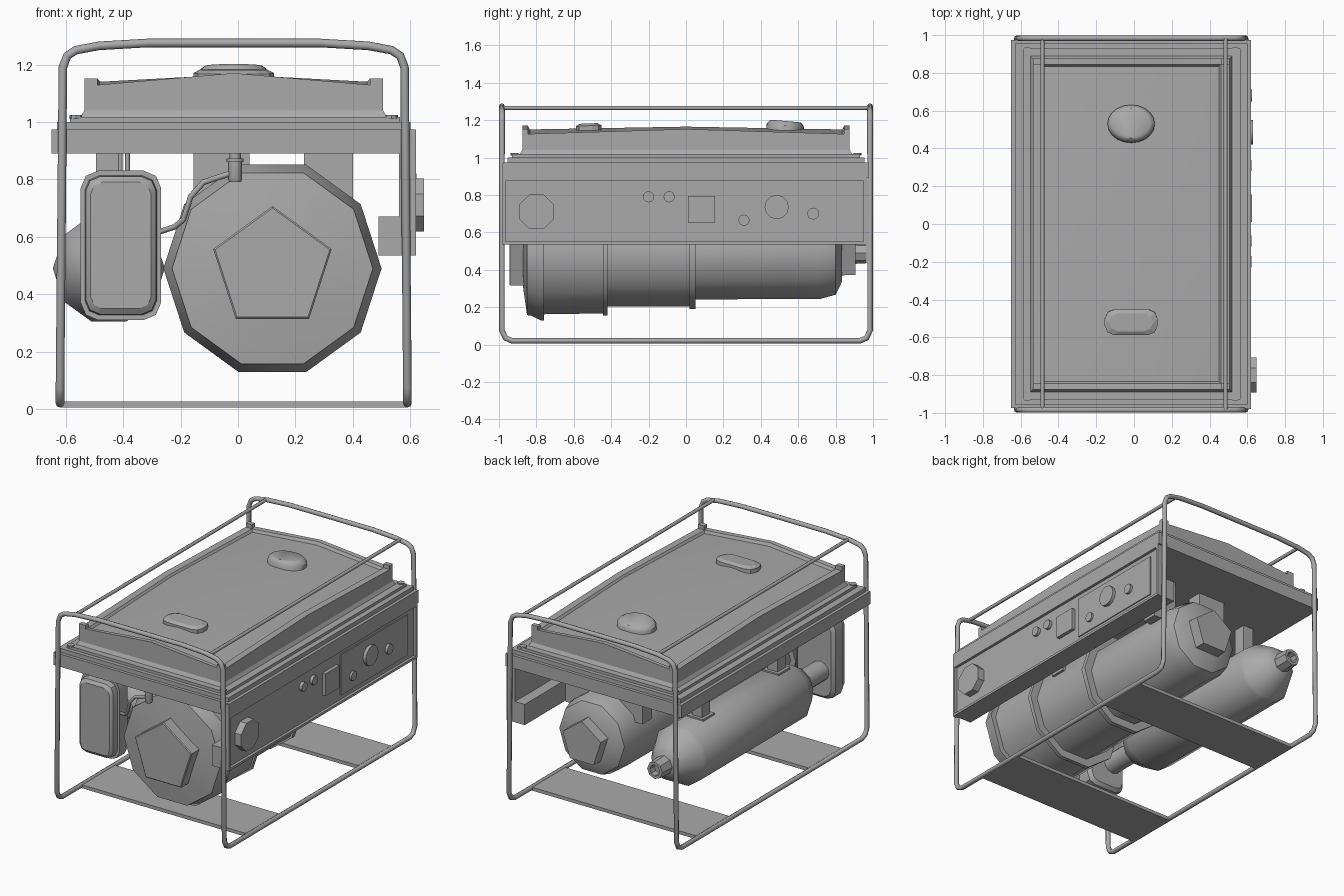
import bpy, bmesh, math
from mathutils import Vector

cube = bpy.data.objects.get("Cube")
if cube:
    bpy.data.objects.remove(cube, do_unlink=True)

GREY = (0.4, 0.4, 0.4, 1)
grey = bpy.data.materials.new("metal_grey")
grey.use_nodes = True
grey.diffuse_color = GREY
grey.node_tree.nodes["Principled BSDF"].inputs["Base Color"].default_value = GREY
CX = -0.015  # middle of the frame across x


def finish(name, data, angle=None):
    ob = bpy.data.objects.new(name, data)
    bpy.context.collection.objects.link(ob)
    data.materials.append(grey)
    if angle:
        bpy.ops.object.select_all(action='DESELECT')
        ob.select_set(True)
        bpy.context.view_layer.objects.active = ob
        bpy.ops.object.shade_smooth_by_angle(angle=math.radians(angle))
    return ob


def from_bmesh(name, bm, angle=None):
    bmesh.ops.recalc_face_normals(bm, faces=bm.faces)
    me = bpy.data.meshes.new(name)
    bm.to_mesh(me)
    bm.free()
    return finish(name, me, angle)


def box(name, x, y, z, bevel=0):
    bm = bmesh.new()
    bmesh.ops.create_cube(bm, size=1)
    for v in bm.verts:
        v.co = [lo + (c + 0.5) * (hi - lo) for c, (lo, hi) in zip(v.co, (x, y, z))]
    if bevel:
        bmesh.ops.bevel(bm, geom=bm.edges[:], offset=bevel, segments=1, affect='EDGES')
    return from_bmesh(name, bm)


def loft(name, rings, angle=None):
    """Skin a list of equal point rings and close both ends."""
    bm = bmesh.new()
    loops = [[bm.verts.new(p) for p in ring] for ring in rings]
    n = len(loops[0])
    for a, b in zip(loops, loops[1:]):
        for i in range(n):
            j = (i + 1) % n
            bm.faces.new((a[i], a[j], b[j], b[i]))
    bm.faces.new(loops[0])
    bm.faces.new(loops[-1])
    return from_bmesh(name, bm, angle)


def lathe(name, center, profile, sides, axis='y', turn=0, angle=40, squash=1):
    """Profile is a list of (distance along axis, radius)."""
    rings = []
    for d, r in profile:
        ring = []
        for i in range(sides):
            t = turn + math.tau * i / sides
            u, v = r * math.cos(t), r * math.sin(t) * squash
            off = {'x': (d, u, v), 'y': (u, d, v), 'z': (u, v, d)}[axis]
            ring.append(Vector(center) + Vector(off))
        rings.append(ring)
    return loft(name, rings, angle)


def tube(name, points, radius, closed=False):
    cu = bpy.data.curves.new(name, 'CURVE')
    cu.dimensions = '3D'
    cu.bevel_depth = radius
    cu.bevel_resolution = 2
    cu.use_fill_caps = True
    sp = cu.splines.new('POLY')
    sp.points.add(len(points) - 1)
    for p, co in zip(sp.points, points):
        p.co = (*co, 1)
    sp.use_cyclic_u = closed
    return finish(name, cu)


def chamfered(w, h, c):
    """Rectangle outline with cut corners, centred on the origin."""
    pts = [(w - c, h), (w - c * 0.3, h - c * 0.3), (w, h - c)]
    right = pts + [(x, -y) for x, y in reversed(pts)]
    return right + [(-x, -y) for x, y in right]


# Tube frame: one loop forming two end hoops joined by the bottom rails
half = [(0.605, 0.93, 0.02), (0.605, 0.965, 0.035), (0.605, 0.984, 0.075), (0.595, 0.984, 1.19),
        (0.58, 0.984, 1.23), (0.55, 0.984, 1.25), (0.47, 0.984, 1.265), (0.3, 0.984, 1.275)]
hoop = half + [(-x, y, z) for x, y, z in reversed(half)]
loop = hoop + [(-x, -y, z) for x, y, z in hoop]
tube("tube_frame", [(x + CX, y, z) for x, y, z in loop], 0.015, True)
for side, x in (("right", -0.485), ("left", 0.485)):
    tube("top_rail_" + side, [(x, -0.985, 1.265), (x, 0.985, 1.265)], 0.011)
for end, y in (("front", -0.57), ("rear", 0.59)):
    box("base_plate_" + end, (-0.62, 0.59), (y - 0.17, y + 0.17), (0.005, 0.027))

# Deck and tank flange
box("deck", (-0.65, 0.62), (-0.975, 0.975), (0.89, 0.973))
box("deck_lip", (-0.63, 0.6), (-0.955, 0.955), (0.97, 1.0))
box("tank_flange", (-0.585, 0.565), (-0.93, 0.93), (1.0, 1.018))
for sx in (-1, 1):
    for sy in (-1, 1):
        lathe("flange_bolt", (CX + 0.55 * sx, 0.917 * sy, 1.01), [(0, 0.022), (0.014, 0.022)], 8, 'z')


# Fuel tank: rim and crowned lid
def ring8(w, d, zc, zend, zside):
    """Eight points: corners plus the middles of each edge."""
    out = []
    for x, y in ((1, 0), (1, 1), (0, 1), (-1, 1), (-1, 0), (-1, -1), (0, -1), (1, -1)):
        z = zc if x and y else (zside if x else zend)
        out.append((CX + x * w, y * d, z))
    return out


bm = bmesh.new()
rings = [ring8(0.535, 0.89, 1.015, 1.015, 1.015), ring8(0.52, 0.875, 1.04, 1.04, 1.04),
         ring8(0.52, 0.875, 1.125, 1.17, 1.152), ring8(0.475, 0.845, 1.125, 1.17, 1.152),
         ring8(0.465, 0.835, 1.11, 1.15, 1.14)]
loops = [[bm.verts.new(p) for p in r] for r in rings]
for a, b in zip(loops, loops[1:]):
    for i in range(8):
        bm.faces.new((a[i], a[i - 1], b[i - 1], b[i]))
top = bm.verts.new((CX, 0, 1.165))
for i in range(8):
    bm.faces.new((loops[-1][i - 1], loops[-1][i], top))
bm.faces.new(loops[0])
from_bmesh("fuel_tank", bm, 20)
for sx in (-1, 1):
    for sy in (-1, 1):
        x, y = CX + 0.4975 * sx, 0.86 * sy
        box("tank_corner", (x - 0.0225, x + 0.0225), (y - 0.015, y + 0.015), (1.11, 1.152))

# Filler cap and fuel gauge, both tilted with the lid
cap = lathe("filler_cap", (0, 0, 0), [(-0.03, 0.125), (0.015, 0.125), (0.03, 0.112), (0.038, 0.1)],
            20, 'z', squash=0.8)
cap.location = (CX, 0.53, 1.157)
cap.rotation_euler.x = -0.09
gauge = loft("fuel_gauge", [[(x, y, z) for x, y in chamfered(w, h, 0.05)] for z, w, h in
                            ((-0.03, 0.14, 0.068), (0.01, 0.14, 0.068), (0.022, 0.118, 0.048))])
gauge.location = (CX, -0.52, 1.16)
gauge.rotation_euler.x = 0.04

# Control panel: recessed sheet with a lower box
box("panel_sheet", (0.56, 0.602), (-0.97, 0.965), (0.535, 0.89))
box("panel_top_edge", (0.59, 0.62), (-0.98, 0.965), (0.875, 0.97))
box("panel_bottom_edge", (0.59, 0.62), (-0.98, 0.965), (0.535, 0.55))
for y in (-0.98, 0.95):
    box("panel_end_edge", (0.59, 0.62), (y, y + 0.015), (0.54, 0.89))
box("panel_lower_box", (0.49, 0.565), (-0.97, 0.965), (0.535, 0.67))
box("socket_plate", (0.6, 0.609), (0.195, 0.88), (0.58, 0.845))
box("meter", (0.6, 0.625), (0.01, 0.155), (0.65, 0.795))
lathe("main_knob", (0, -0.8, 0.71), [(0.6, 0.1), (0.648, 0.1)], 8, 'x', math.pi / 8)
for y, z, r, x in ((-0.2, 0.79, 0.03, 0.622), (-0.09, 0.79, 0.03, 0.622), (0.31, 0.665, 0.03, 0.622),
                   (0.485, 0.735, 0.065, 0.63), (0.68, 0.7, 0.032, 0.625)):
    lathe("panel_dial", (0, y, z), [(0.6, r), (x, r)], 12, 'x')

# Engine body: stepped ten-sided drum with five-sided end hubs
drum = (0.12, 0, 0.49)
lathe("engine_drum", drum, [(-0.88, 0.05), (-0.87, 0.2), (-0.85, 0.35), (-0.83, 0.352), (-0.775, 0.38),
                            (-0.76, 0.38), (-0.76, 0.345), (-0.43, 0.34), (-0.43, 0.3), (0.03, 0.3),
                            (0.03, 0.262), (0.72, 0.258), (0.8, 0.235), (0.835, 0.16)], 10)
lathe("drum_band_front", drum, [(-0.445, 0.352), (-0.42, 0.352)], 10)
lathe("drum_band_rear", drum, [(0.02, 0.315), (0.05, 0.315)], 10)
lathe("front_hub", drum, [(-0.945, 0.21), (-0.94, 0.217), (-0.84, 0.217)], 5, turn=math.pi / 2)
lathe("rear_hub", drum, [(0.8, 0.15), (0.905, 0.145)], 5, turn=math.pi / 2)
for y in (-0.25, 0.62):
    box("engine_mount_right", (-0.155, 0.04), (y - 0.05, y + 0.05), (0.6, 0.9))
    box("engine_mount_left", (0.23, 0.4), (y - 0.05, y + 0.05), (0.6, 0.9))

# Muffler with inlet pipe, tail nozzle and hangers
muff = (-0.45, 0, 0.49)
lathe("muffler", muff, [(-0.53, 0.08), (-0.5, 0.12), (-0.38, 0.195), (0.7, 0.195), (0.72, 0.185),
                        (0.83, 0.12), (0.87, 0.06)], 10)
lathe("inlet_pipe", muff, [(-0.78, 0.065), (-0.5, 0.065)], 12)
lathe("tail_nozzle", muff, [(0.84, 0.062), (0.965, 0.055), (0.965, 0.036), (0.92, 0.034)], 8)
for y in (-0.28, 0.5):
    box("muffler_hanger", (-0.495, -0.42), (y - 0.04, y + 0.04), (0.64, 0.9))
    box("hanger_foot", (-0.515, -0.4), (y - 0.06, y + 0.06), (0.655, 0.685))

# Air filter box: chamfered outline with stepped front cover
steps = ((-0.74, 0.12, 0.24, 0.05), (-0.76, 0.14, 0.26, 0.06), (-0.84, 0.14, 0.26, 0.06),
         (-0.84, 0.125, 0.243, 0.05), (-0.88, 0.122, 0.24, 0.05), (-0.895, 0.105, 0.22, 0.04))
loft("air_filter", [[(x - 0.408, y, z + 0.57) for x, z in chamfered(w, h, c)] for y, w, h, c in steps], 30)
for x in (-0.41, -0.385):
    tube("filter_strut", [(x, -0.8, 0.81), (x, -0.8, 0.9)], 0.008)

# Fuel tap and hose
lathe("fuel_tap", (-0.01, -0.905, 0), [(0.79, 0.02), (0.8, 0.024), (0.86, 0.024), (0.86, 0.03), (0.872, 0.03),
                                       (0.872, 0.02), (0.895, 0.02)], 10, 'z')
tube("fuel_hose", [(-0.01, -0.905, 0.825), (-0.06, -0.9, 0.81), (-0.12, -0.89, 0.79), (-0.165, -0.88, 0.74),
                   (-0.19, -0.87, 0.66), (-0.22, -0.85, 0.635), (-0.28, -0.82, 0.615)], 0.01)
